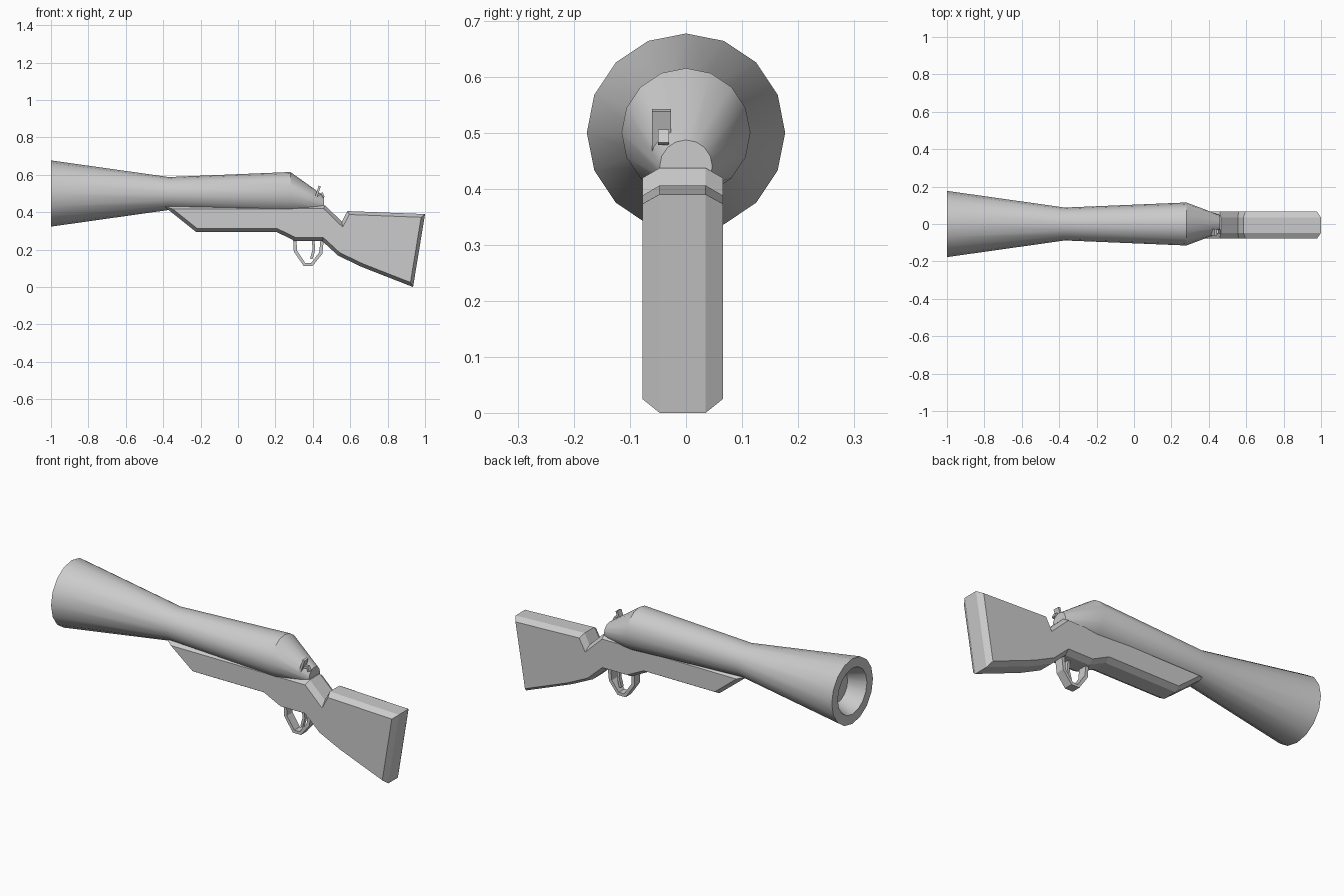
import bpy, bmesh, math
from mathutils import Vector

if "Cube" in bpy.data.objects:
    bpy.data.objects.remove(bpy.data.objects["Cube"])


def finish(bm, name):
    bmesh.ops.recalc_face_normals(bm, faces=bm.faces[:])
    me = bpy.data.meshes.new(name)
    bm.to_mesh(me)
    bm.free()
    ob = bpy.data.objects.new(name, me)
    bpy.context.collection.objects.link(ob)
    return ob


def prism(name, pts, y0, y1, chamfer=0.0, bulge=0.0):
    """Extrude an x-z outline along y; optionally chamfer both side faces outward."""
    bm = bmesh.new()
    a = [bm.verts.new((x, y0, z)) for x, z in pts]
    b = [bm.verts.new((x, y1, z)) for x, z in pts]
    caps = [bm.faces.new(a), bm.faces.new(b[::-1])]
    n = len(pts)
    for i in range(n):
        j = (i + 1) % n
        bm.faces.new((a[i], b[i], b[j], a[j]))
    bmesh.ops.recalc_face_normals(bm, faces=bm.faces[:])
    if chamfer:
        bmesh.ops.inset_region(bm, faces=caps, thickness=chamfer, depth=bulge,
                               use_even_offset=True)
    return finish(bm, name)


def band(name, path, thick, y0, y1):
    """A flat strip of even thickness following an x-z path."""
    p = [Vector(q) for q in path]
    left, right = [], []
    for i, q in enumerate(p):
        d_in = (q - p[max(i - 1, 0)]).normalized()
        d_out = (p[min(i + 1, len(p) - 1)] - q).normalized()
        d = (d_in + d_out).normalized()
        nrm = Vector((-d.y, d.x)) * thick / 2
        left.append(tuple(q + nrm))
        right.append(tuple(q - nrm))
    return prism(name, left + right[::-1], y0, y1)


def loft(name, stations, sides=16):
    """Circular rings (x, centre z, radius) joined along x, closed at both ends."""
    bm = bmesh.new()
    rings = []
    for x, zc, r in stations:
        rings.append([bm.verts.new((x, r * math.cos(2 * math.pi * k / sides),
                                    zc + r * math.sin(2 * math.pi * k / sides)))
                      for k in range(sides)])
    for r0, r1 in zip(rings, rings[1:]):
        for k in range(sides):
            m = (k + 1) % sides
            bm.faces.new((r0[k], r0[m], r1[m], r1[k]))
    bm.faces.new(rings[0])
    bm.faces.new(rings[-1])
    return finish(bm, name)


# Flared barrel: recessed muzzle floor, rim, waist, breech, sloping tail
barrel = loft("barrel", [(-0.91, 0.5, 0.088), (-1.0, 0.5, 0.125), (-1.0, 0.5, 0.177),
                         (-0.37, 0.5, 0.088), (0.28, 0.5, 0.115), (0.46, 0.44, 0.047)])
bpy.context.view_layer.objects.active = barrel
barrel.select_set(True)
bpy.ops.object.shade_smooth_by_angle(angle=math.radians(30))

# Wooden stock with chamfered edges
stock = [(-0.40, 0.435), (-0.225, 0.295), (0.205, 0.295), (0.305, 0.246), (0.45, 0.246),
         (0.535, 0.168), (0.66, 0.108), (0.936, 0.0), (1.0, 0.39), (0.585, 0.406),
         (0.555, 0.35), (0.465, 0.437)]
prism("stock", stock, -0.047, 0.035, chamfer=0.018, bulge=0.031)

# Trigger guard and trigger
band("trigger_guard", [(0.303, 0.27), (0.307, 0.192), (0.355, 0.121), (0.395, 0.121),
                       (0.442, 0.18), (0.452, 0.27)], 0.018, -0.03, 0.018)
band("trigger", [(0.40, 0.27), (0.406, 0.2), (0.392, 0.15)], 0.014, -0.016, 0.004)

# Hammer on the near side of the breech
band("hammer", [(0.40, 0.44), (0.415, 0.475), (0.437, 0.54)], 0.012, -0.061, -0.027)
band("hammer_arm", [(0.40, 0.445), (0.425, 0.495), (0.45, 0.50), (0.458, 0.48)],
     0.012, -0.05, -0.03)
